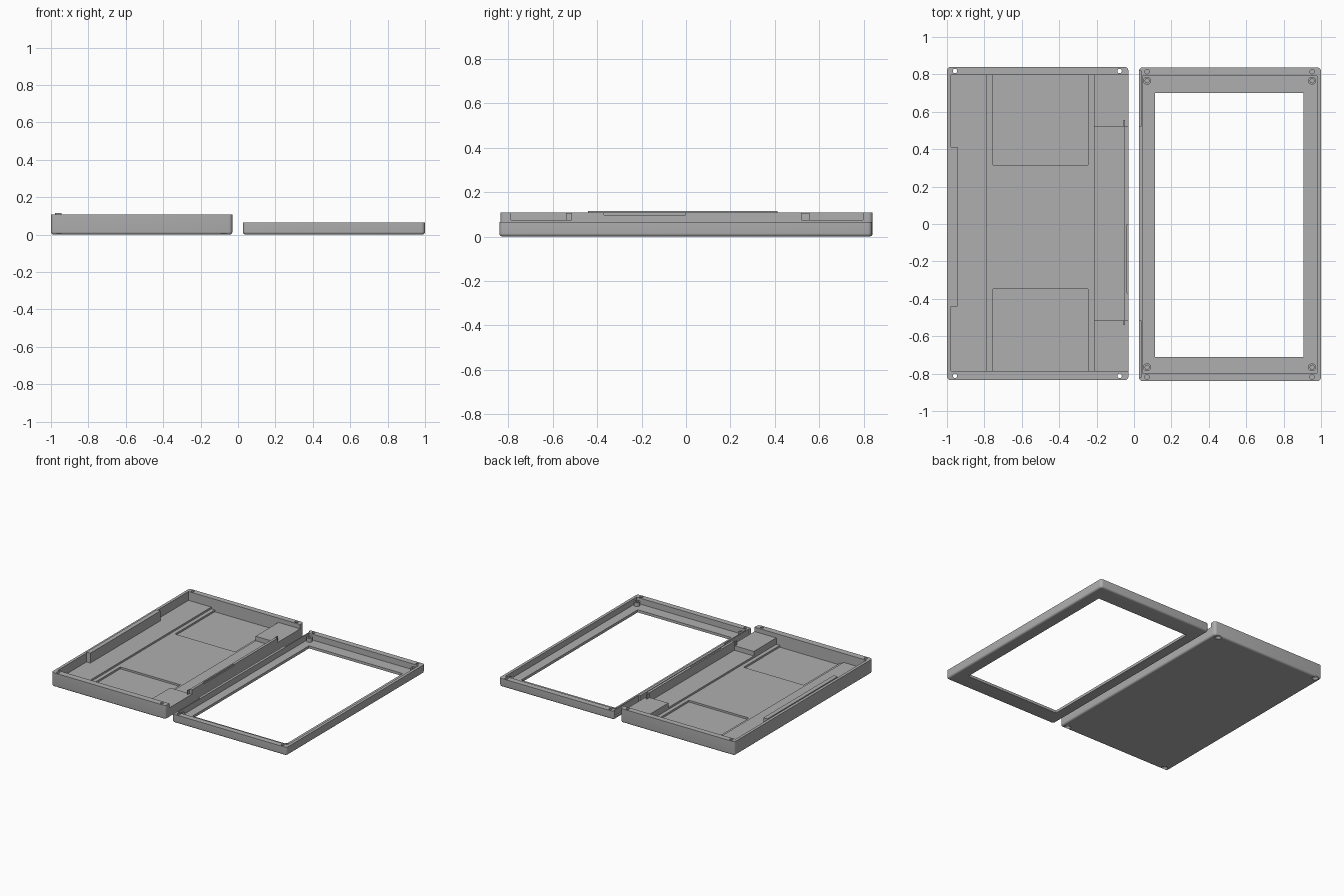
import bpy, bmesh
from mathutils import Matrix, Vector

if "Cube" in bpy.data.objects:
    bpy.data.objects.remove(bpy.data.objects["Cube"])

grey = bpy.data.materials.new("plain grey")
grey.diffuse_color = (0.43, 0.43, 0.43, 1)
grey.use_nodes = True
grey.node_tree.nodes["Principled BSDF"].inputs["Base Color"].default_value = grey.diffuse_color


def finish(name, bm):
    mesh = bpy.data.meshes.new(name)
    bmesh.ops.recalc_face_normals(bm, faces=bm.faces)
    bm.to_mesh(mesh)
    bm.free()
    mesh.materials.append(grey)
    ob = bpy.data.objects.new(name, mesh)
    bpy.context.collection.objects.link(ob)
    return ob


def box(name, x, y, z, corner=0, fillet=0):
    """Box from ranges, with rounded uprights and a rounded bottom rim."""
    bm = bmesh.new()
    size = Vector((x[1] - x[0], y[1] - y[0], z[1] - z[0]))
    mid = Vector((sum(x) / 2, sum(y) / 2, sum(z) / 2))
    bmesh.ops.create_cube(bm, size=1, matrix=Matrix.Translation(mid) @ Matrix.Diagonal((*size, 1)))
    if corner:
        up = [e for e in bm.edges if abs(e.verts[0].co.z - e.verts[1].co.z) > 1e-4]
        bmesh.ops.bevel(bm, geom=up, offset=corner, segments=5, profile=0.5, affect='EDGES')
    if fillet:
        low = [e for e in bm.edges if all(abs(v.co.z - z[0]) < 1e-5 for v in e.verts)]
        bmesh.ops.bevel(bm, geom=low, offset=fillet, segments=5, profile=0.5, affect='EDGES')
    return finish(name, bm)


def cone(name, x, y, z, r0, r1):
    bm = bmesh.new()
    bmesh.ops.create_cone(bm, cap_ends=True, segments=24, radius1=r0, radius2=r1, depth=z[1] - z[0],
                          matrix=Matrix.Translation((x, y, sum(z) / 2)))
    return finish(name, bm)


def cut(target, cutter):
    mod = target.modifiers.new("cut", 'BOOLEAN')
    mod.operation, mod.solver, mod.object = 'DIFFERENCE', 'EXACT', cutter
    bpy.context.view_layer.objects.active = target
    bpy.ops.object.modifier_apply(modifier=mod.name)
    bpy.data.objects.remove(cutter)


def smooth(ob):
    bpy.ops.object.select_all(action='DESELECT')
    ob.select_set(True)
    bpy.context.view_layer.objects.active = ob
    bpy.ops.object.shade_smooth_by_angle(angle=0.5)


# Deep back shell
shell = box("back_shell", (-1, -0.03), (-0.835, 0.84), (0, 0.108), 0.02, 0.015)
cut(shell, box("cavity", (-0.978, -0.05), (-0.787, 0.797), (0.04, 0.2)))
# Stepped floor: a long channel with a pocket at each end
cut(shell, box("channel", (-0.785, -0.215), (-0.787, 0.797), (0.026, 0.2)))
for y in ((-0.787, -0.348), (0.315, 0.797)):
    cut(shell, box("pocket", (-0.755, -0.245), y, (0.012, 0.2)))
# Openings in the side wall, one beside each corner block
for y in ((-0.787, -0.515), (0.52, 0.797)):
    cut(shell, box("side_opening", (-0.06, 0.0), y, (0.075, 0.2)))
cut(shell, box("latch_slot", (-0.038, 0.0), (-0.37, -0.003), (0.098, 0.2)))
# Countersunk screw holes
for x in (-0.957, -0.077):
    for y in (-0.812, 0.818):
        cut(shell, cone("screw_hole", x, y, (-0.02, 0.2), 0.012, 0.012))
        cut(shell, cone("countersink", x, y, (-0.01, 0.014), 0.033, 0.012))
smooth(shell)

# Inner blocks and standing lip of the shell
for y in ((-0.787, -0.515), (0.52, 0.797)):
    box("corner_block", (-0.215, -0.05), y, (0.026, 0.075))
for y in ((-0.54, -0.515), (0.52, 0.555)):
    box("block_stub", (-0.056, -0.049), y, (0.07, 0.107))
box("standing_lip", (-0.979, -0.945), (-0.44, 0.412), (0.039, 0.116))

# Shallow front frame
frame = box("front_frame", (0.026, 1.0), (-0.84, 0.837), (0, 0.065), 0.02, 0.015)
cut(frame, box("cavity", (0.046, 0.978), (-0.797, 0.792), (0.02, 0.2)))
cut(frame, box("screen_opening", (0.112, 0.907), (-0.71, 0.70), (-0.1, 0.2)))
for y in ((-0.82, -0.515), (0.52, 0.82)):
    cut(frame, box("side_relief", (0.0, 0.038), y, (0.02, 0.2)))
for x in (0.07, 0.952):
    for y in (-0.818, 0.815):
        cut(frame, cone("screw_hole", x, y, (0.02, 0.2), 0.012, 0.012))
smooth(frame)

# Hollow screw posts inside the frame
for x in (0.07, 0.952):
    for y in (-0.766, 0.766):
        post = cone("screw_post", x, y, (0.019, 0.05), 0.021, 0.021)
        cut(post, cone("post_hole", x, y, (0.022, 0.2), 0.011, 0.011))
        smooth(post)
